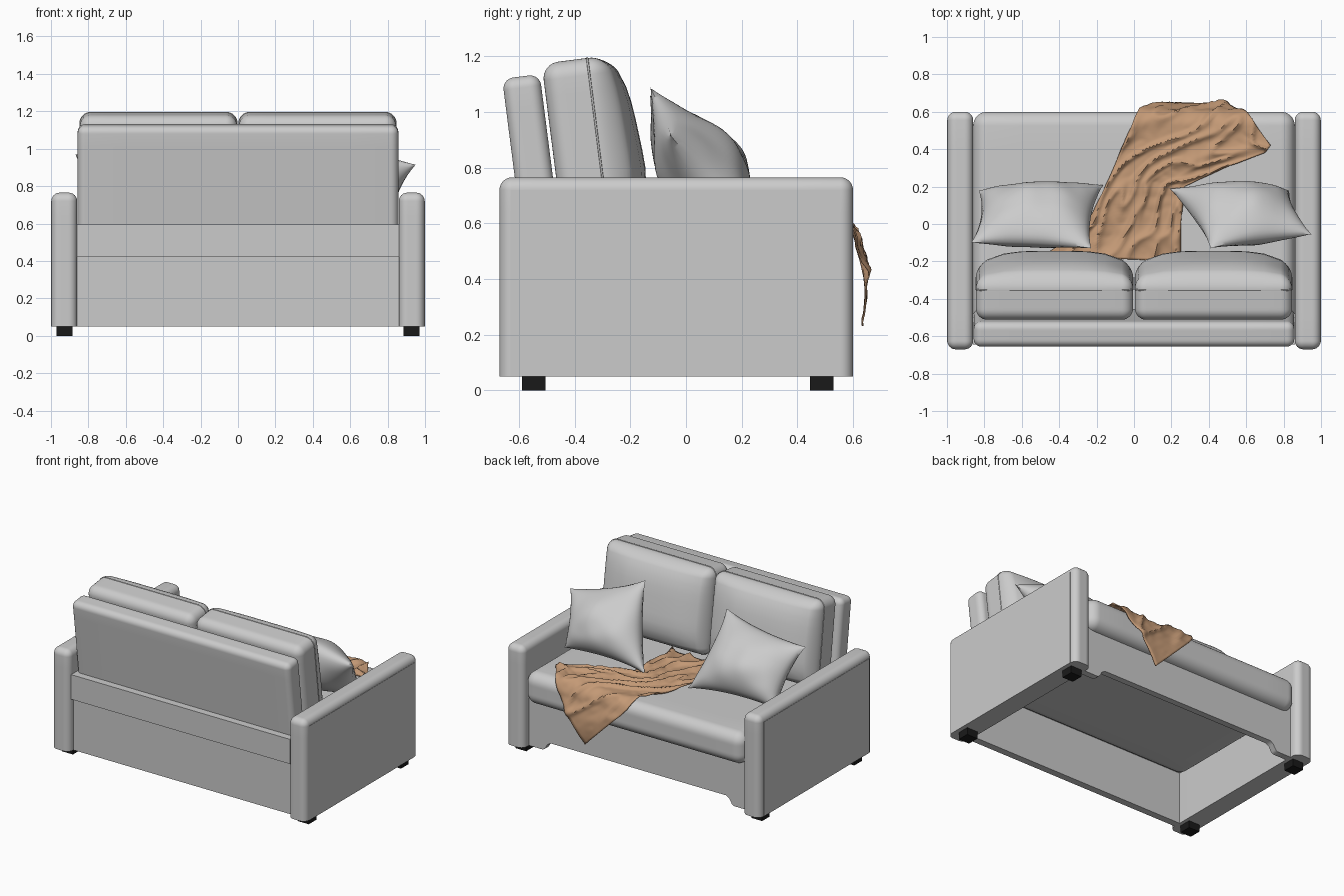
import bpy, bmesh, math
from mathutils import Vector, Matrix, noise

if "Cube" in bpy.data.objects:
    bpy.data.objects.remove(bpy.data.objects["Cube"])

LEAN = math.radians(7.3)


def material(name, col):
    m = bpy.data.materials.new(name)
    m.diffuse_color = (*col, 1)
    m.use_nodes = True
    m.node_tree.nodes["Principled BSDF"].inputs["Base Color"].default_value = m.diffuse_color
    return m


BLACK = material("black_plastic", (0.01, 0.01, 0.01))
TAN = material("tan_cloth", (0.55, 0.32, 0.18))


def finish(name, bm, mat=None, angle=40):
    bmesh.ops.recalc_face_normals(bm, faces=bm.faces)
    me = bpy.data.meshes.new(name)
    bm.to_mesh(me)
    bm.free()
    ob = bpy.data.objects.new(name, me)
    bpy.context.collection.objects.link(ob)
    if mat:
        me.materials.append(mat)
    bpy.ops.object.select_all(action='DESELECT')
    ob.select_set(True)
    bpy.context.view_layer.objects.active = ob
    bpy.ops.object.shade_smooth_by_angle(angle=math.radians(angle))
    return ob


def box(name, lo, hi, mat=None):
    lo, hi = Vector(lo), Vector(hi)
    bm = bmesh.new()
    bmesh.ops.create_cube(bm, size=1)
    for v in bm.verts:
        v.co = (lo + hi) / 2 + Vector(c * s for c, s in zip(v.co, hi - lo))
    return finish(name, bm, mat)


def soft_box(name, lo, hi, r, flat_bottom=False, bulge=0, lean=0):
    """Box with rounded edges, optional bulged +y face and backward lean."""
    lo, hi = Vector(lo), Vector(hi)
    half, mid = (hi - lo) / 2, (lo + hi) / 2
    seg, rim = 16, 4
    bm = bmesh.new()
    bmesh.ops.create_cube(bm, size=2)
    bmesh.ops.subdivide_edges(bm, edges=bm.edges, cuts=seg - 1, use_grid_fill=True)

    def place(c, h):
        k = round((abs(c)) * seg / 2)          # steps from the middle
        flat = seg // 2 - rim
        if k <= flat:
            d = (h - r) * k / flat
        else:
            d = h - r + r * math.tan((k - flat) / rim * math.pi / 4)
        return math.copysign(d, c)

    for v in bm.verts:
        p = Vector(place(c, h) for c, h in zip(v.co, half))
        q = Vector(max(r - h, min(h - r, c)) for c, h in zip(p, half))
        if flat_bottom and p.z < 0:
            q.z = p.z
        d = p - q
        if d.length > 1e-6:
            p = q + d.normalized() * r
        if bulge and p.y > 0:
            u, w = p.x / half.x, p.z / half.z
            p.y += bulge * (1 - u ** 4) * (1 - w ** 4) * (1 - 0.3 * w) * p.y / half.y
        v.co = p
    bm.transform(Matrix.Translation(mid) @ Matrix.Rotation(lean, 4, 'X'))
    return finish(name, bm)


# Arms with outer panels, and feet
for s, side in ((-1, "left"), (1, "right")):
    def span(a, b):
        return (min(s * a, s * b), max(s * a, s * b))
    x0, x1 = span(0.86, 0.998)
    soft_box(side + "_arm", (x0, -0.67, 0.05), (x1, 0.6, 0.765), 0.045, flat_bottom=True)
    x0, x1 = span(0.94, 1.0)
    box(side + "_arm_panel", (x0, -0.63, 0.05), (x1, 0.555, 0.72))
    x0, x1 = span(0.885, 0.97)
    for y, end in ((-0.59, "back"), (0.445, "front")):
        box(f"{side}_{end}_foot", (x0, y, 0), (x1, y + 0.085, 0.052), BLACK)

# Rear panel and rail
box("rear_panel", (-0.865, -0.62, 0.05), (0.865, -0.57, 0.43))
box("rear_rail", (-0.862, -0.645, 0.42), (0.862, -0.5, 0.595))

# Front apron with a raised lower edge
prof = [(-0.865, 0.05), (-0.75, 0.05), (-0.735, 0.06), (-0.715, 0.095), (-0.69, 0.11)]
prof = prof + [(-x, z) for x, z in reversed(prof)] + [(0.865, 0.42), (-0.865, 0.42)]
bm = bmesh.new()
face = bm.faces.new([bm.verts.new((x, 0.49, z)) for x, z in prof])
ext = bmesh.ops.extrude_face_region(bm, geom=[face])
bmesh.ops.translate(bm, vec=(0, 0.045, 0),
                    verts=[g for g in ext["geom"] if isinstance(g, bmesh.types.BMVert)])
finish("front_apron", bm)

# Seat and backrest
soft_box("seat", (-0.86, -0.55, 0.37), (0.86, 0.6, 0.597), 0.075)
soft_box("backrest", (-0.857, -0.621, 0.5), (0.857, -0.485, 1.13), 0.04, lean=LEAN)

# Back cushions with piping along the seam
for s, side in ((-1, "left"), (1, "right")):
    cx = s * 0.425
    soft_box(side + "_back_cushion", (cx - 0.42, -0.482, 0.595), (cx + 0.42, -0.252, 1.19),
             0.06, bulge=0.085, lean=LEAN)
    cu = bpy.data.curves.new(side + "_piping", 'CURVE')
    cu.dimensions = '3D'
    cu.bevel_depth = 0.004
    cu.bevel_resolution = 1
    sp = cu.splines.new('POLY')
    pts = []
    for i in range(24):
        a = 2 * math.pi * (i + 0.5) / 24
        c, d = math.cos(a), math.sin(a)
        pts.append((math.copysign(0.36, c) + 0.06 * c, 0.05,
                    math.copysign(0.2375, d) + 0.06 * d))
    sp.points.add(len(pts) - 1)
    for p, co in zip(sp.points, pts):
        p.co = (*co, 1)
    sp.use_cyclic_u = True
    ob = bpy.data.objects.new(side + "_cushion_piping", cu)
    bpy.context.collection.objects.link(ob)
    ob.location = (cx, -0.367, 0.8925)
    ob.rotation_euler = (LEAN, 0, 0)


# Scatter pillows: stuffed sheets stretched over four corners
def pillow(name, tl, tr, bl, br, n=28):
    tl, tr, bl, br = map(Vector, (tl, tr, bl, br))
    nrm = ((tr + br - tl - bl).cross(tl + tr - bl - br)).normalized()
    if nrm.y < 0:
        nrm = -nrm
    bm = bmesh.new()
    for side in (1, -1):
        rows = []
        for j in range(n + 1):
            row = []
            for i in range(n + 1):
                a, b = (-math.cos(math.pi * k / n) * 0.5 + (2 * k / n - 1) * 0.5 for k in (i, j))
                pa = a * (1 - 0.10 * (1 - b * b))
                pb = b * (1 - 0.10 * (1 - a * a))
                u, w = (pa + 1) / 2, (pb + 1) / 2
                p = bl.lerp(br, u).lerp(tl.lerp(tr, u), w)
                h = 0.15 * max(0, (1 - a * a) * (1 - b * b)) ** 0.58 * (1 - 0.2 * b)
                h *= 1 + 0.12 * noise.noise(p * 7)
                p = p + nrm * side * h
                p.z = max(p.z, 0.6)
                p.y = max(p.y, -0.155)
                row.append(bm.verts.new(p))
            rows.append(row)
        for j in range(n):
            for i in range(n):
                bm.faces.new((rows[j][i], rows[j][i + 1], rows[j + 1][i + 1], rows[j + 1][i]))
    bmesh.ops.remove_doubles(bm, verts=bm.verts, dist=0.0005)
    finish(name, bm, angle=60)


pillow("left_pillow", (-0.87, -0.1, 0.97), (-0.23, -0.13, 1.06),
       (-0.83, 0.18, 0.63), (-0.165, 0.21, 0.61))
pillow("right_pillow", (0.41, -0.13, 1.09), (0.95, -0.055, 0.915),
       (0.19, 0.19, 0.61), (0.83, 0.18, 0.62))

# Throw blanket: rows of left and right edge points, measured along the seat and over its front
LEFT = [(-0.48, -0.17), (-0.25, 0.0), (-0.13, 0.25), (-0.06, 0.42), (0.03, 0.62), (0.35, 0.94)]
RIGHT = [(0.25, -0.2), (0.25, 0.0), (0.27, 0.2), (0.48, 0.3), (0.70, 0.38), (0.73, 0.42)]


def along(pts, t):
    k = min(int(t), len(pts) - 2)
    return Vector(pts[k]).lerp(Vector(pts[k + 1]), t - k)


bm = bmesh.new()
rows, nu, nt = [], 50, 80
R, S0 = 0.08, 0.525
for j in range(nt + 1):
    t = 5 * j / nt
    row = []
    for i in range(nu + 1):
        a = i / nu
        x, s = along(LEFT, t).lerp(along(RIGHT, t), a)
        fold = 1 - abs(noise.noise(Vector((a * 5 + 0.4 * math.sin(t), t * 0.7, 3)))) * 2
        fine = noise.noise(Vector((x * 14, s * 14, 1)))
        lift = 0.004 + 0.026 * max(0, fold) ** 3 + 0.008 * abs(fine)
        ang = max(0, min(math.pi / 2, (s - S0) / R))
        drop = max(0, s - S0 - R * math.pi / 2)
        y = min(s, S0) + (R + lift) * math.sin(ang) + 0.035 * math.sin(min(drop / 0.26, 1) * 2.4)
        z = 0.52 + (R + lift) * math.cos(ang) - drop
        row.append(bm.verts.new((x, y, z)))
    rows.append(row)
for j in range(nt):
    for i in range(nu):
        bm.faces.new((rows[j][i], rows[j][i + 1], rows[j + 1][i + 1], rows[j + 1][i]))
throw = finish("throw_blanket", bm, TAN, angle=60)
mod = throw.modifiers.new("thickness", 'SOLIDIFY')
mod.thickness = 0.006
mod.offset = 0
